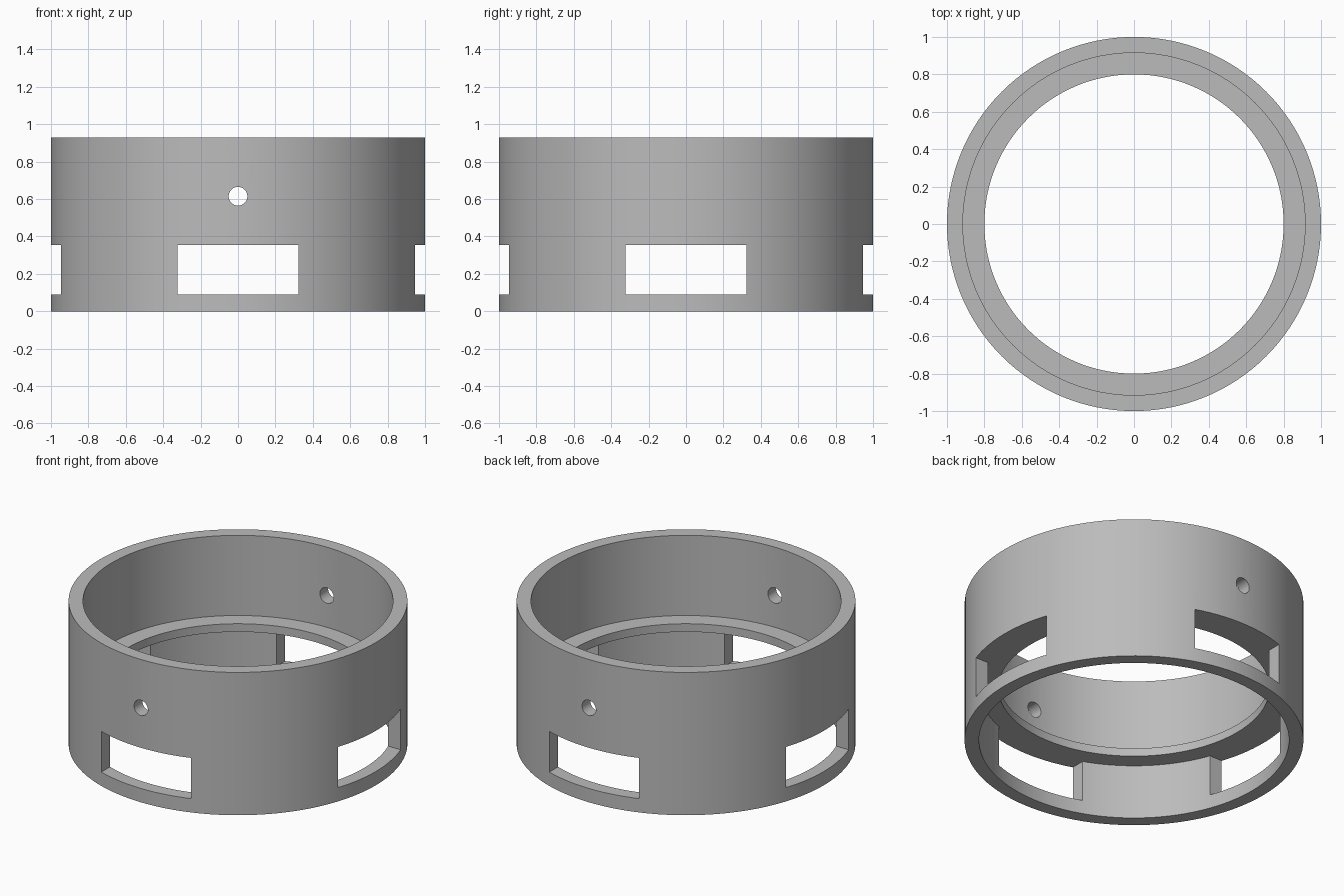
import bpy
import bmesh
import math
from mathutils import Matrix

default = bpy.data.objects.get("Cube")
if default:
    bpy.data.objects.remove(default, do_unlink=True)

SEGMENTS = 128
HEIGHT = 0.93
OUTER, BORE, LIP = 1.0, 0.915, 0.8
LEDGE_LOW, LEDGE_TOP = 0.355, 0.408
WINDOW_LOW, WINDOW_WIDTH = 0.09, 0.645
HOLE_Z, HOLE_RADIUS = 0.615, 0.05

grey = bpy.data.materials.new("plain grey")
grey.use_nodes = True
grey.diffuse_color = (0.5, 0.5, 0.5, 1)
grey.node_tree.nodes["Principled BSDF"].inputs["Base Color"].default_value = (0.5, 0.5, 0.5, 1)


def add_object(name, bm):
    bmesh.ops.recalc_face_normals(bm, faces=bm.faces)
    mesh = bpy.data.meshes.new(name)
    bm.to_mesh(mesh)
    bm.free()
    mesh.materials.append(grey)
    obj = bpy.data.objects.new(name, mesh)
    bpy.context.collection.objects.link(obj)
    return obj


# Ring wall with an inner ledge, turned from one closed profile
profile = [(OUTER, 0), (OUTER, HEIGHT), (BORE, HEIGHT), (BORE, LEDGE_TOP),
           (LIP, LEDGE_TOP), (LIP, LEDGE_LOW), (BORE, LEDGE_LOW), (BORE, 0)]
bm = bmesh.new()
rings = []
for i in range(SEGMENTS):
    a = math.tau * i / SEGMENTS
    rings.append([bm.verts.new((r * math.cos(a), r * math.sin(a), z)) for r, z in profile])
for i, ring in enumerate(rings):
    after = rings[(i + 1) % SEGMENTS]
    for j in range(len(profile)):
        k = (j + 1) % len(profile)
        bm.faces.new((ring[j], after[j], after[k], ring[k]))
collar = add_object("collar_ring", bm)

# Four windows and two round side holes, cut straight through the wall
bm = bmesh.new()
for quarter in range(4):
    turn = Matrix.Rotation(quarter * math.pi / 2, 4, "Z")
    place = Matrix.Translation((0, -0.97, (WINDOW_LOW + LEDGE_LOW) / 2))
    size = Matrix.Diagonal((WINDOW_WIDTH, 0.28, LEDGE_LOW - WINDOW_LOW, 1))
    bmesh.ops.create_cube(bm, size=1, matrix=turn @ place @ size)
for side in (-1, 1):
    place = Matrix.Translation((0, side * 0.96, HOLE_Z))
    bmesh.ops.create_cone(bm, cap_ends=True, segments=32, radius1=HOLE_RADIUS,
                          radius2=HOLE_RADIUS, depth=0.3,
                          matrix=place @ Matrix.Rotation(math.pi / 2, 4, "X"))
cutter = add_object("opening_cutter", bm)
cutter.hide_render = True

cut = collar.modifiers.new("openings", "BOOLEAN")
cut.operation = "DIFFERENCE"
cut.solver = "EXACT"
cut.object = cutter
bpy.context.view_layer.objects.active = collar
collar.select_set(True)
bpy.ops.object.modifier_apply(modifier=cut.name)
bpy.data.objects.remove(cutter, do_unlink=True)

# Smooth walls with crisp rims
bpy.ops.object.shade_smooth_by_angle(angle=math.radians(30))
